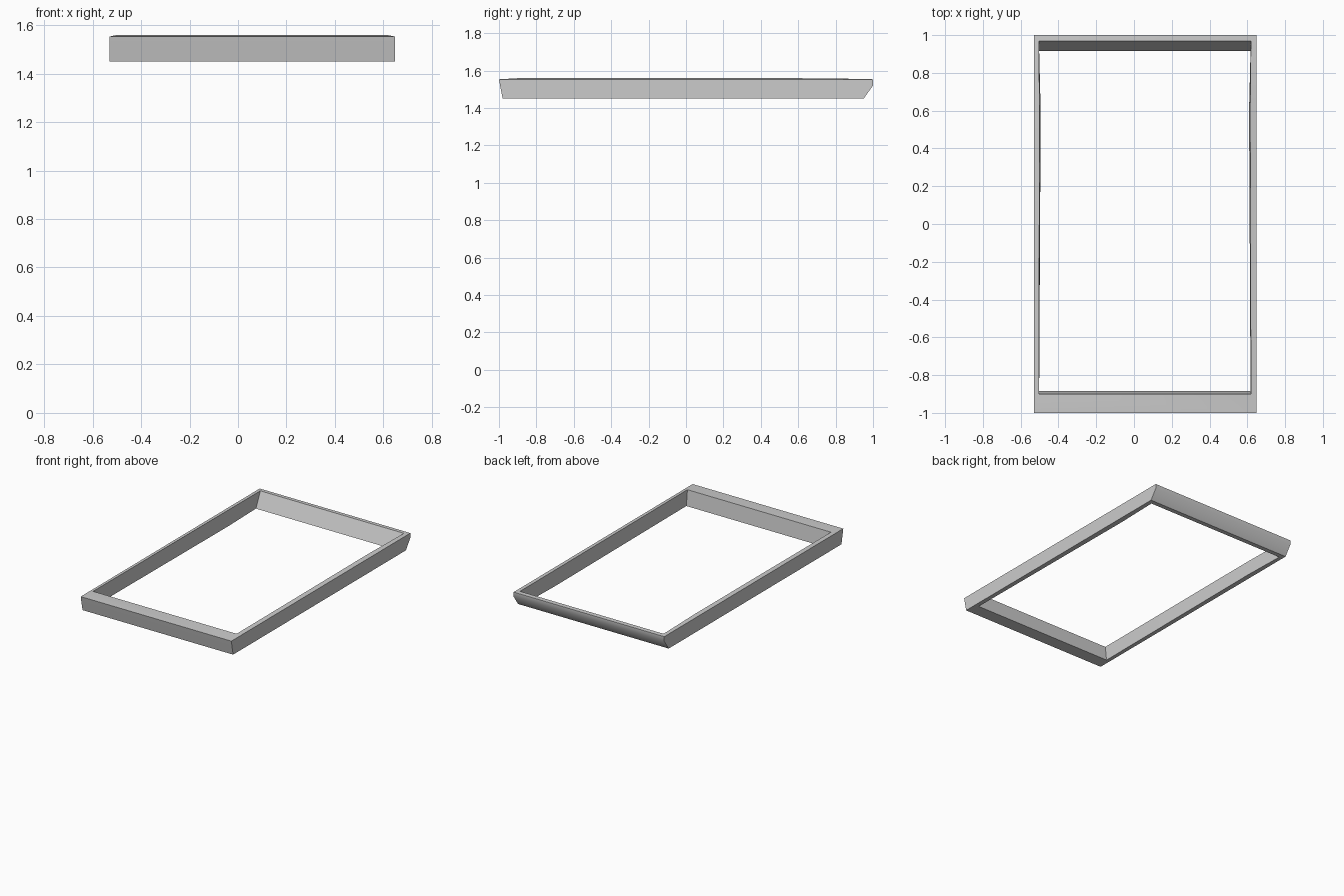
import bpy
import bmesh

# Remove the default object
cube = bpy.data.objects.get("Cube")
if cube:
    bpy.data.objects.remove(cube, do_unlink=True)

# Single grey material
grey = bpy.data.materials.new("plain_grey")
grey.use_nodes = True
colour = (0.6, 0.6, 0.6, 1)
grey.diffuse_color = colour
grey.node_tree.nodes["Principled BSDF"].inputs["Base Color"].default_value = colour

BEND_Y = 0.6  # where the side rails swell inward slightly


def ring(bm, left, right, front, back, z, swell=0.0, z_back=None):
    """One closed loop around the frame, with a bend point on each side rail."""
    z_back = z if z_back is None else z_back
    points = [
        (left, front, z), (right, front, z),
        (right - swell, BEND_Y, z), (right, back, z_back),
        (left, back, z_back), (left + swell, BEND_Y, z),
    ]
    return [bm.verts.new(p) for p in points]


# Frame cross-section, swept round as loops from the outer top edge
bm = bmesh.new()
loops = [
    ring(bm, -0.53, 0.648, -1.0, 1.0, 1.553),              # outer top
    ring(bm, -0.53, 0.648, -0.994, 1.0, 1.52),             # outer shoulder
    ring(bm, -0.53, 0.648, -0.98, 0.95, 1.45),             # outer bottom
    ring(bm, -0.502, 0.617, -0.885, 0.917, 1.45, 0.008),   # inner bottom
    ring(bm, -0.504, 0.619, -0.9, 0.97, 1.559, 0.004, 1.555),  # inner top
]
for i, a in enumerate(loops):
    b = loops[(i + 1) % len(loops)]
    for j in range(len(a)):
        k = (j + 1) % len(a)
        bm.faces.new((a[j], b[j], b[k], a[k]))
bmesh.ops.recalc_face_normals(bm, faces=bm.faces)

mesh = bpy.data.meshes.new("rectangular_frame")
bm.to_mesh(mesh)
bm.free()
mesh.materials.append(grey)
frame = bpy.data.objects.new("rectangular_frame", mesh)
bpy.context.collection.objects.link(frame)

# Smooth the rounded back edge, keep the corners sharp
bpy.ops.object.select_all(action="DESELECT")
frame.select_set(True)
bpy.context.view_layer.objects.active = frame
bpy.ops.object.shade_smooth_by_angle(angle=0.7)
